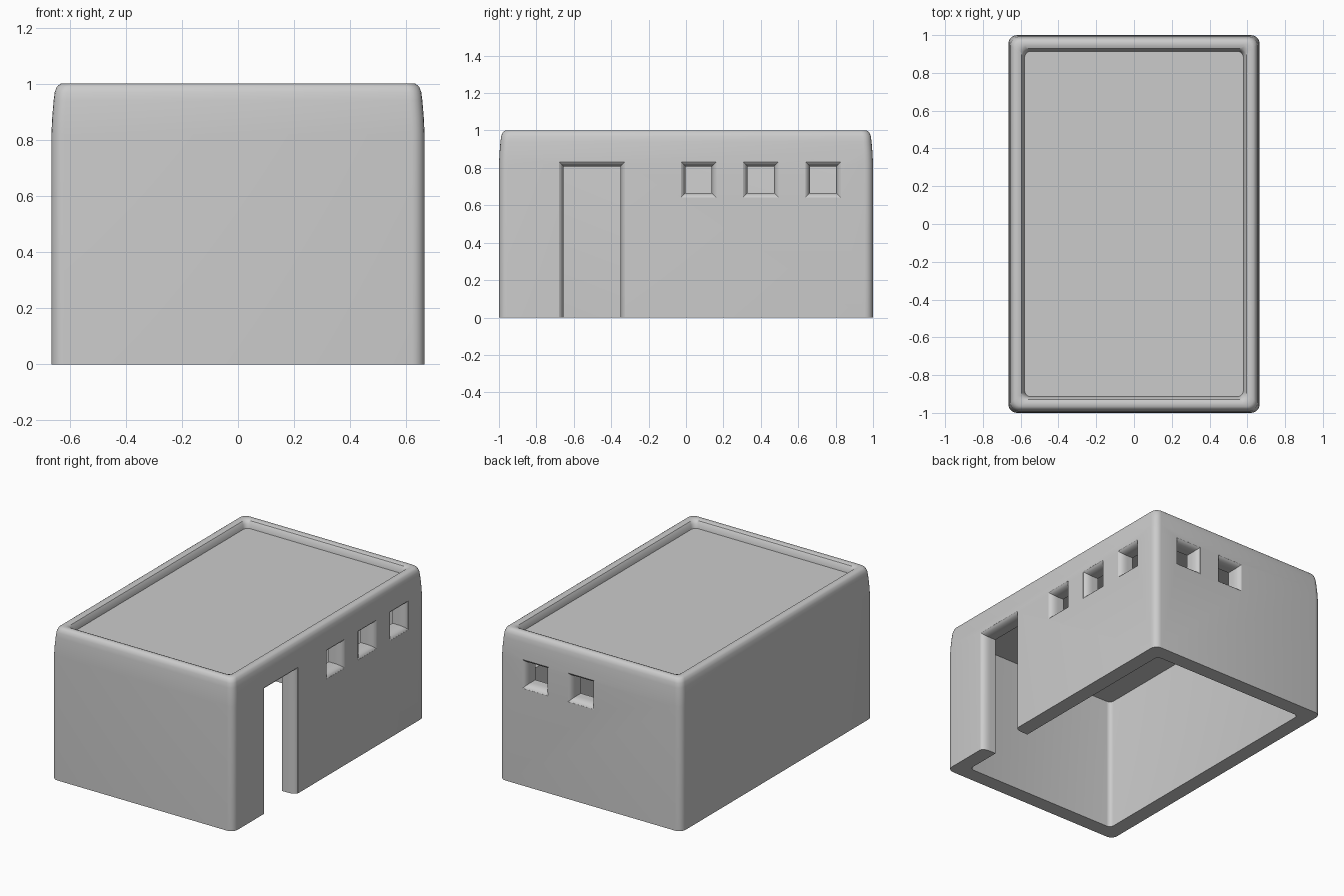
import bpy, bmesh
from math import sin, cos, radians

if "Cube" in bpy.data.objects:
    bpy.data.objects.remove(bpy.data.objects["Cube"])

HX, HY = 0.665, 1.0


def rounded_rect(hx, hy, r, z, n=5):
    """Points of a rounded rectangle, counter-clockwise."""
    pts = []
    for k, (sx, sy) in enumerate([(1, 1), (-1, 1), (-1, -1), (1, -1)]):
        for i in range(n + 1):
            a = radians(90 * k + 90 * i / n)
            pts.append((sx * (hx - r) + r * cos(a), sy * (hy - r) + r * sin(a), z))
    return pts


def bridge(bm, a, b):
    for i in range(len(a)):
        j = (i + 1) % len(a)
        bm.faces.new((a[i], a[j], b[j], b[i]))


def make_object(name, bm):
    bmesh.ops.recalc_face_normals(bm, faces=bm.faces)
    me = bpy.data.meshes.new(name)
    bm.to_mesh(me)
    bm.free()
    ob = bpy.data.objects.new(name, me)
    bpy.context.collection.objects.link(ob)
    return ob


def loft(bm, loops, closed=False):
    rings = [[bm.verts.new(p) for p in loop] for loop in loops]
    for a, b in zip(rings, rings[1:]):
        bridge(bm, a, b)
    if closed:
        bridge(bm, rings[-1], rings[0])
    else:
        bm.faces.new(rings[0])
        bm.faces.new(rings[-1])


# Walls: one closed (inset, height) profile swept round the plan, with a soft parapet
profile = [(0, 0), (0, .82), (.003, .88), (.008, .94), (.012, .97), (.02, .99),
           (.033, 1), (.055, 1), (.07, .994), (.08, .978), (.085, .955),
           (.098, .88), (.1, 0)]
bm = bmesh.new()
loft(bm, [rounded_rect(HX - d, HY - d, .045 - .15 * d, z) for d, z in profile], closed=True)
walls = make_object("walls", bm)


# Openings: cutters that flare out softly at the outer face
def opening(bm, side, centre, half, z0, z1, flare=.03, depth=.055):
    steps = [(-.25, 0)]
    for i in range(6):
        t = radians(80 * i / 5)
        steps.append((depth * (sin(t) - 1), flare * (1 - cos(t))))
    steps.append((.05, flare))
    loops = []
    for d, f in steps:
        loop = []
        for u, z in [(-half - f, z0 - f), (half + f, z0 - f), (half + f, z1 + f), (-half - f, z1 + f)]:
            u += centre
            loop.append((HX + d, u, z) if side == "right" else (u, HY + d, z))
        loops.append(loop)
    loft(bm, loops)


bm = bmesh.new()
opening(bm, "right", -.502, .152, -.2, .808)
for y in (.067, .4, .733):
    opening(bm, "right", y, .07, .667, .808)
for x in (.067, .4):
    opening(bm, "back", x, .07, .667, .808)
cutter = make_object("opening_cutter", bm)
cutter.hide_render = True

bpy.context.view_layer.objects.active = walls
walls.select_set(True)
mod = walls.modifiers.new("openings", "BOOLEAN")
mod.operation = "DIFFERENCE"
mod.solver = "EXACT"
mod.object = cutter
bpy.ops.object.modifier_apply(modifier=mod.name)
bpy.data.objects.remove(cutter)
bpy.ops.object.shade_smooth_by_angle(angle=radians(35))

# Flat roof slab set just below the parapet
bm = bmesh.new()
loft(bm, [rounded_rect(HX - .07, HY - .07, .04, z) for z in (.89, .95)])
make_object("roof", bm)
